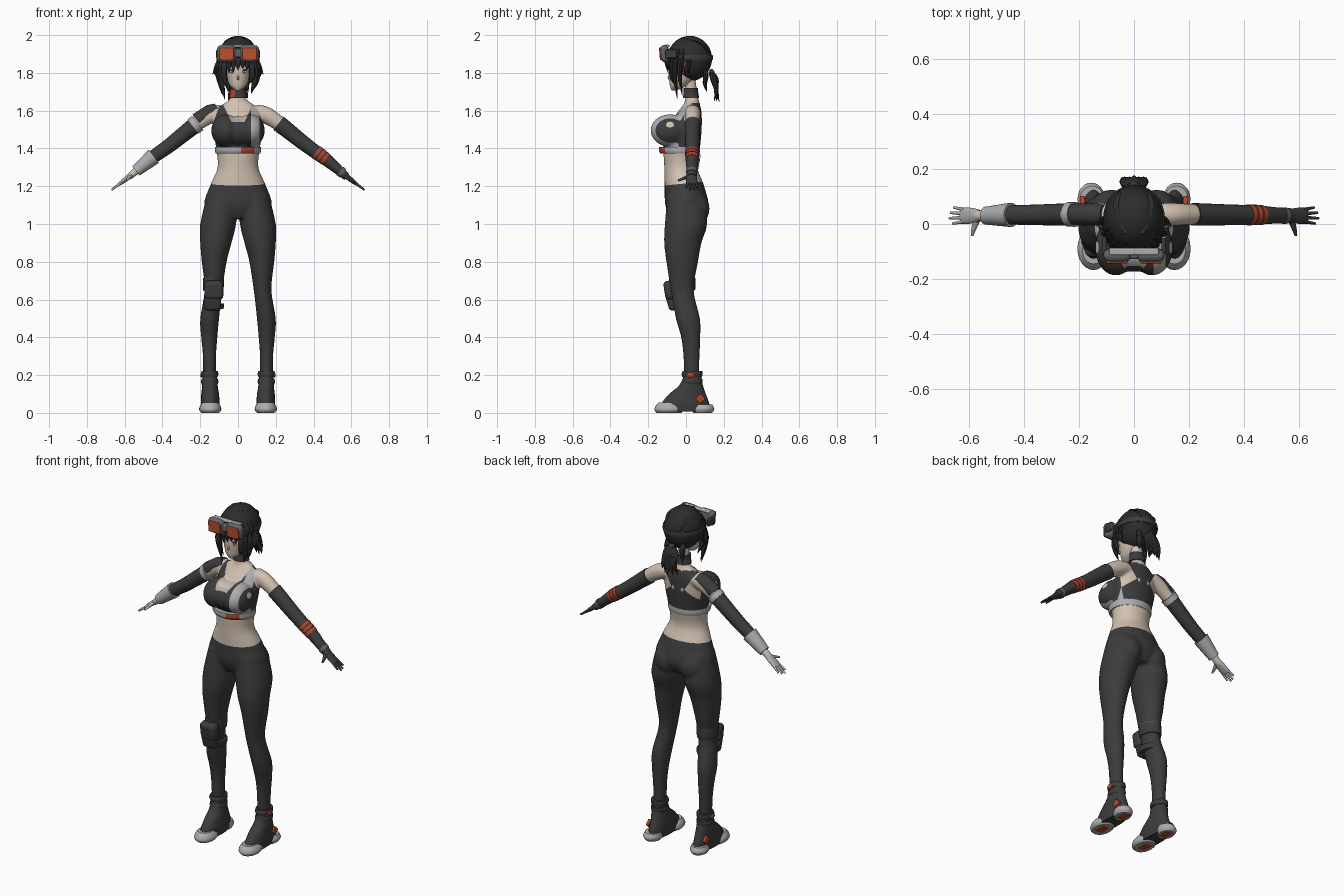
import bpy, bmesh, math, random
from mathutils import Vector, Matrix

random.seed(4)
if "Cube" in bpy.data.objects:
    bpy.data.objects.remove(bpy.data.objects["Cube"], do_unlink=True)
parts = []
UP = Vector((0, 0, 1))


def material(name, r, g, b):
    m = bpy.data.materials.new(name)
    m.use_nodes = True
    m.diffuse_color = (r, g, b, 1)
    m.node_tree.nodes["Principled BSDF"].inputs["Base Color"].default_value = (r, g, b, 1)
    return m


SKIN = material("skin", .65, .54, .44)
SUIT = material("charcoal fabric", .045, .045, .046)
HAIR = material("black hair", .025, .025, .027)
PALE = material("pale grey", .42, .42, .43)
GREY = material("mid grey", .13, .13, .135)
RED = material("red trim", .45, .06, .025)
LENS = material("orange lens", .54, .085, .035)


def smooth(rows, k=4):
    """Refine rows with a Catmull-Rom spline."""
    out, last = [], len(rows) - 1
    for i in range(last):
        a, b, c, d = (Vector(rows[max(0, min(last, i + j))]) for j in (-1, 0, 1, 2))
        for step in range(k):
            t = step / k
            out.append((b * 2 + (c - a) * t + (a * 2 - b * 5 + c * 4 - d) * t * t
                        + (b * 3 - a - c * 3 + d) * t ** 3) / 2)
    return out + [Vector(rows[last])]


def add_tube(bm, rows, axis=UP, n=24):
    """Skin elliptical rings given as x, y, z, radius, depth radius."""
    turn = UP.rotation_difference(axis)
    rings = []
    for x, y, z, ra, rb in rows:
        ring = []
        for i in range(n):
            a = math.tau * i / n
            p = Vector((max(ra, .001) * math.cos(a), max(rb, .001) * math.sin(a), 0))
            ring.append(bm.verts.new(Vector((x, y, z)) + turn @ p))
        rings.append(ring)
    for low, high in zip(rings, rings[1:]):
        for i in range(n):
            j = (i + 1) % n
            bm.faces.new((low[i], low[j], high[j], high[i]))
    bm.faces.new(rings[0])
    bm.faces.new(rings[-1])


def add_ball(bm, centre, radii, n=24):
    bmesh.ops.create_uvsphere(bm, u_segments=n, v_segments=n // 2, radius=1,
                              matrix=Matrix.Translation(centre) @ Matrix.Diagonal((*radii, 1)))


def make(name, bm, *mats, rule=None):
    bmesh.ops.recalc_face_normals(bm, faces=bm.faces[:])
    mesh = bpy.data.meshes.new(name)
    for m in mats:
        mesh.materials.append(m)
    if rule:
        for f in bm.faces:
            f.material_index = rule(f.calc_center_median())
    bm.to_mesh(mesh)
    bm.free()
    ob = bpy.data.objects.new(name, mesh)
    bpy.context.collection.objects.link(ob)
    parts.append(ob)
    return ob


def tube(name, rows, *mats, axis=UP, n=24, k=4, rule=None):
    bm = bmesh.new()
    add_tube(bm, smooth(rows, k), axis, n)
    return make(name, bm, *mats, rule=rule)


def ball(name, centre, radii, mat):
    bm = bmesh.new()
    add_ball(bm, centre, radii)
    return make(name, bm, mat)


def box(name, centre, size, mat, tilt=0, bevel=.01):
    bm = bmesh.new()
    bmesh.ops.create_cube(bm, size=1, matrix=Matrix.Translation(centre)
                          @ Matrix.Rotation(tilt, 4, 'X') @ Matrix.Diagonal((*size, 1)))
    ob = make(name, bm, mat)
    mod = ob.modifiers.new("rounding", 'BEVEL')
    mod.width, mod.segments = bevel, 3
    return ob


def flip(rows, side):
    return [(r[0] * side, *r[1:]) for r in rows]


# Body volumes: trunk, legs and arms fused into one skin
trunk = [(0, .005, 1.03, .1, .085), (0, .005, 1.1, .178, .115), (0, -.01, 1.21, .145, .103),
         (0, -.027, 1.3, .108, .088), (0, -.022, 1.4, .116, .096), (0, -.005, 1.5, .13, .088),
         (0, .015, 1.58, .122, .068), (0, .03, 1.63, .085, .045), (0, .03, 1.67, .038, .034),
         (0, .02, 1.77, .032, .03)]
leg = [(.08, 0, 1.15, .085, .1), (.105, 0, 1, .095, .112), (.117, -.017, .9, .083, .099),
       (.126, -.02, .8, .066, .084), (.13, -.02, .65, .047, .061), (.15, .01, .5, .05, .064),
       (.152, .025, .4, .043, .051), (.151, .029, .3, .035, .043), (.15, .03, .15, .034, .038)]
arm = [(.08, .035, 1.6, .042, .04), (.14, .035, 1.58, .046, .042), (.22, .035, 1.53, .04, .037),
       (.37, .033, 1.41, .034, .033), (.45, .033, 1.355, .031, .031),
       (.555, .03, 1.268, .02, .022), (.58, .03, 1.245, .015, .023)]
bm = bmesh.new()
add_tube(bm, smooth(trunk), n=32)
add_ball(bm, (0, -.08, 1.49), (.08, .095, .08))
ARM_AXIS = {s: Vector((.79 * s, 0, -.61)) for s in (1, -1)}
for s in (1, -1):
    add_tube(bm, smooth(flip(leg, s)))
    add_tube(bm, smooth(flip(arm, s)), ARM_AXIS[s])
    add_ball(bm, (.082 * s, .042, 1.08), (.08, .083, .09))
    add_ball(bm, (.066 * s, -.085, 1.495), (.076, .103, .086))
body = make("body", bm)
fuse = body.modifiers.new("fuse", 'REMESH')
fuse.mode, fuse.voxel_size = 'VOXEL', .008
relax = body.modifiers.new("relax", 'SMOOTH')
relax.factor, relax.iterations = .5, 5
fused = bpy.data.meshes.new_from_object(body.evaluated_get(bpy.context.evaluated_depsgraph_get()))
body.modifiers.clear()
body.data = fused
fused.materials.clear()
for m in (SKIN, SUIT, PALE):
    fused.materials.append(m)

# Garment edges cut into the body, then coloured by region
cuts = [(0, -.1, 1, 1.215), (0, 0, 1, 1.555), (0, 0, 1, 1.54), (0, 0, 1, 1.4), (0, 1, 0, .03),
        (1, 0, 0, .07), (1, 0, 0, .115)]
for s in (1, -1):
    cuts += [(-2 * s, 0, 1, 1.485), (-2 * s, 0, 1, 1.47), (s, 0, .35, .668),
             (s, 0, -.6, -.876), (s, 0, 1.2, 1.884)]
bm = bmesh.new()
bm.from_mesh(fused)
for a, b, c, d in cuts:
    no = Vector((a, b, c))
    upper = [f for f in bm.faces if f.calc_center_median().z > 1.15]
    geom = set(upper) | {e for f in upper for e in f.edges} | {v for f in upper for v in f.verts}
    bmesh.ops.bisect_plane(bm, geom=list(geom), plane_co=no * d / no.length_squared, plane_no=no)


def garment(p):
    x, y, z, ax = p.x, p.y, p.z, abs(p.x)
    if z < 1.215 + .1 * y:
        return 1
    if z < 1.4 or ax + .35 * z > .668:
        return 0
    if y > .03:
        return int(z < 1.64 and ax < max(.6 * z - .876, 1.884 - 1.2 * z))
    neckline = 1.555 + 2 * max(0, ax - .035)
    if z > neckline:
        return 0
    return 2 if z > neckline - .015 or .07 < x < .115 else 1


for f in bm.faces:
    f.material_index = garment(f.calc_center_median())
bm.to_mesh(fused)
bm.free()

# Hem of the top with a red buckle, vents on the back, neck collar
tube("top_hem", [(0, -.032, 1.372, .117, .103), (0, -.034, 1.387, .122, .109),
                 (0, -.034, 1.408, .122, .109)], PALE, RED, n=48,
     rule=lambda p: int(p.y < -.08 and .015 < p.x < .085))
for s in (1, -1):
    ball("back_vent", (.028 * s, .078, 1.53), (.012, .005, .016), PALE)
tube("neck_collar", [(0, .027, 1.668, .048, .043), (0, .026, 1.695, .043, .039),
                     (0, .025, 1.72, .043, .038)], SUIT, RED, n=32,
     rule=lambda p: int(p.y < .01 and -.045 < p.x < -.016 and 1.675 < p.z < 1.712))


# Sleeves follow the arm between two distances from the centre
def arm_row(x, grow):
    for a, b in zip(arm, arm[1:]):
        if x <= b[0] or b is arm[-1]:
            r = Vector(a).lerp(Vector(b), (x - a[0]) / (b[0] - a[0]))
            return (*r[:3], r[3] + grow, r[4] + grow)


def sleeve(name, side, start, end, mat, grow=.004, grow_end=None, lift=0):
    grow_end = grow if grow_end is None else grow_end
    rows = []
    for i in range(7):
        t = i / 6
        x, y, z, ra, rb = arm_row(start + (end - start) * t, grow + (grow_end - grow) * t)
        rows.append((x * side, y, z + lift, ra, rb))
    return tube(name, rows, mat, axis=ARM_AXIS[side], k=2)


sleeve("left_sleeve", 1, .215, .575, SUIT)
for i in range(3):
    sleeve("red_arm_stripe", 1, .412 + .02 * i, .426 + .02 * i, RED, .006)
sleeve("left_wrist_strap", 1, .54, .555, GREY, .007)
sleeve("right_sleeve", -1, .22, .46, SUIT)
sleeve("right_arm_band", -1, .213, .238, PALE, .008)
sleeve("right_shoulder_cap", -1, .1, .215, SUIT, -.004, .002, lift=.013)
sleeve("right_cuff", -1, .445, .54, PALE, .013, .009)

# Gloved hands
for s, label, mat in ((1, "left", SUIT), (-1, "right", PALE)):
    ax = ARM_AXIS[s]
    tube(label + "_palm", flip([(.562, .03, 1.262, .016, .022), (.585, .03, 1.244, .014, .028),
                                (.615, .03, 1.221, .011, .03), (.628, .03, 1.211, .008, .028)], s),
         mat, axis=ax, n=16)
    for i in range(4):
        y, reach = .009 + .0145 * i, (.04, .052, .048, .036)[i]
        rows = [(.618 + reach * t, y + (i - 1.5) * .005 * t, 1.219 - reach * t * .75,
                 .008 - .003 * t, .0075 - .003 * t) for t in (0, .5, 1)]
        tube(label + "_finger", flip(rows, s), mat, axis=ax, n=10)
    tube(label + "_thumb", flip([(.57, .015, 1.252, .013, .01), (.58, -.012, 1.242, .01, .008),
                                 (.588, -.042, 1.23, .005, .005)], s),
         mat, axis=Vector((.2 * s, -.9, -.3)).normalized(), n=10)

# Shoes
for s, label in ((1, "left"), (-1, "right")):
    tube(label + "_shoe", flip([(.147, -.005, .008, .046, .13), (.147, -.003, .05, .05, .126),
                                (.147, .008, .1, .046, .097), (.149, .025, .14, .042, .066),
                                (.15, .032, .18, .038, .05), (.15, .034, .2, .039, .048)], s), SUIT)
    for z in (.165, .205):
        tube(label + "_ankle_strap", flip([(.15, .032, z - .014, .042, .052), (.15, .032, z, .046, .055),
                                           (.15, .034, z + .016, .043, .052)], s), SUIT)
    tube(label + "_toe_sole", flip([(.147, -.09, 0, .046, .065), (.147, -.09, .015, .058, .077),
                                    (.147, -.09, .035, .055, .072), (.147, -.095, .055, .04, .05)], s), PALE)
    tube(label + "_heel_sole", flip([(.153, .088, 0, .04, .05), (.155, .091, .02, .05, .059),
                                     (.153, .09, .045, .043, .048)], s), PALE)
    box(label + "_heel_patch", (.187 * s, .076, .075), (.018, .038, .038), RED, math.pi / 4, .004)
    ball(label + "_ankle_patch", (.194 * s, .025, .2), (.005, .02, .013), RED)
    for y in (-.09, .09):
        box(label + "_tread", (.15 * s, y, .003), (.05, .07, .008), RED, bevel=.003)

# Knee guard on the right leg
for z, name in ((.68, "knee_strap"), (.565, "lower_knee_strap")):
    half = .032 if z > .6 else .015
    tube(name, [(-.131, -.018, z - half, .053, .066), (-.13, -.018, z, .056, .069),
                (-.129, -.02, z + half, .055, .07)], SUIT)
tube("knee_red_edge", [(-.129, -.02, .711, .055, .07), (-.129, -.02, .715, .055, .07)], RED)
box("knee_pad_upper", (-.128, -.085, .65), (.1, .06, .1), SUIT, .15, .02)
box("knee_pad_lower", (-.133, -.074, .585), (.088, .05, .085), SUIT, .3, .018)

# Face
tube("face", [(0, -.062, 1.708, .012, .014), (0, -.042, 1.73, .041, .043), (0, -.02, 1.77, .06, .07),
              (0, -.01, 1.82, .073, .083), (0, 0, 1.88, .08, .09), (0, 0, 1.94, .06, .07)], SKIN, n=32)
ball("nose", (0, -.088, 1.775), (.006, .009, .012), SKIN)
ball("mouth", (0, -.077, 1.744), (.01, .004, .0015), RED)
for s in (1, -1):
    ball("eye_white", (.032 * s, -.083, 1.806), (.015, .004, .008), PALE)
    ball("iris", (.032 * s, -.086, 1.806), (.006, .003, .008), LENS)
    ball("eyelash", (.033 * s, -.084, 1.815), (.017, .005, .003), HAIR)
    box("ear_tag", (.102 * s, -.004, 1.835), (.012, .016, .05), RED, bevel=.004)

# Hair cap with the face opening removed
bm = bmesh.new()
add_ball(bm, (0, .02, 1.876), (.107, .118, .12), 36)
hidden = [f for f in bm.faces if f.calc_center_median().z < 1.86 and f.calc_center_median().y < -.02]
bmesh.ops.delete(bm, geom=hidden, context='FACES')
make("hair_cap", bm, HAIR)


def lock(name, path, r):
    widths = [r * w for w in (.7, 1, .75, .05)]
    return tube(name, [(*p, w, w * .7) for p, w in zip(path, widths)], HAIR, n=8)


# Fringe, side locks, nape tufts and ponytail
for i in range(11):
    a = -1.25 + .25 * i
    fan = Vector((math.sin(a) * .098, -math.cos(a) * .116, 0))
    base, tip = Vector((0, .018, 0)), 1.815 - .02 * abs(a) + random.uniform(-.01, .015)
    lock("fringe_lock", [base + fan * f + UP * z for f, z in
                         ((.85, 1.93), (1, 1.89), (1.04, 1.85), (1.02, tip))], .019)
for s, low in ((1, 1.69), (-1, 1.66)):
    for x, y, drop in ((.066, -.072, .05), (.08, -.055, 0), (.092, -.03, .02), (.1, .01, .08)):
        lock("side_lock", [(x * s, y, 1.87), ((x + .01) * s, y - .005, 1.81),
                           ((x + .004) * s, y, 1.74 + drop / 2), ((x - .01) * s, y + .01, low + drop)], .018)
    lock("stray_lock", [(.09 * s, .03, 1.88), (.108 * s, .02, 1.85),
                        (.12 * s, .01, 1.82), (.135 * s, -.01, 1.79)], .012)
    lock("nape_tuft", [(.05 * s, .1, 1.82), (.05 * s, .105, 1.78), (.045 * s, .1, 1.74),
                       (.055 * s, .11, 1.7)], .02)
    lock("crown_ridge", [(.03 * s, -.03, 1.985), (.06 * s, .06, 1.965), (.05 * s, .11, 1.92),
                         (.02 * s, .135, 1.85)], .014)
ball("hair_tie", (0, .135, 1.8), (.02, .016, .02), SUIT)
for i in range(5):
    x = (i - 2) * .013
    lock("ponytail_lock", [(x * .4, .137, 1.805), (x, .156 - abs(x) / 2, 1.77), (x * 1.3, .16, 1.71),
                           (x * 2, .176 - abs(x), 1.645 + random.uniform(0, .02))], .023)

# Goggles on the forehead with a strap
tube("goggle_strap", [(0, .02, 1.867, .11, .121), (0, .02, 1.88, .112, .123),
                      (0, .02, 1.895, .11, .121)], SUIT, n=36)
box("goggle_bridge", (0, -.11, 1.905), (.06, .035, .045), GREY)
box("goggle_top_bar", (0, -.1, 1.942), (.18, .026, .014), PALE, bevel=.005)
for s in (1, -1):
    box("goggle_frame", (.061 * s, -.113, 1.902), (.1, .046, .09), GREY, .08, .022)
    box("goggle_lens", (.061 * s, -.136, 1.901), (.078, .009, .066), LENS, .08, .004)
    box("goggle_hinge", (.108 * s, -.08, 1.9), (.016, .06, .045), SUIT, bevel=.006)

# Smooth shading with crisp edges
bpy.ops.object.select_all(action='DESELECT')
for ob in parts:
    ob.select_set(True)
bpy.context.view_layer.objects.active = parts[0]
bpy.ops.object.shade_smooth_by_angle(angle=math.radians(42))
